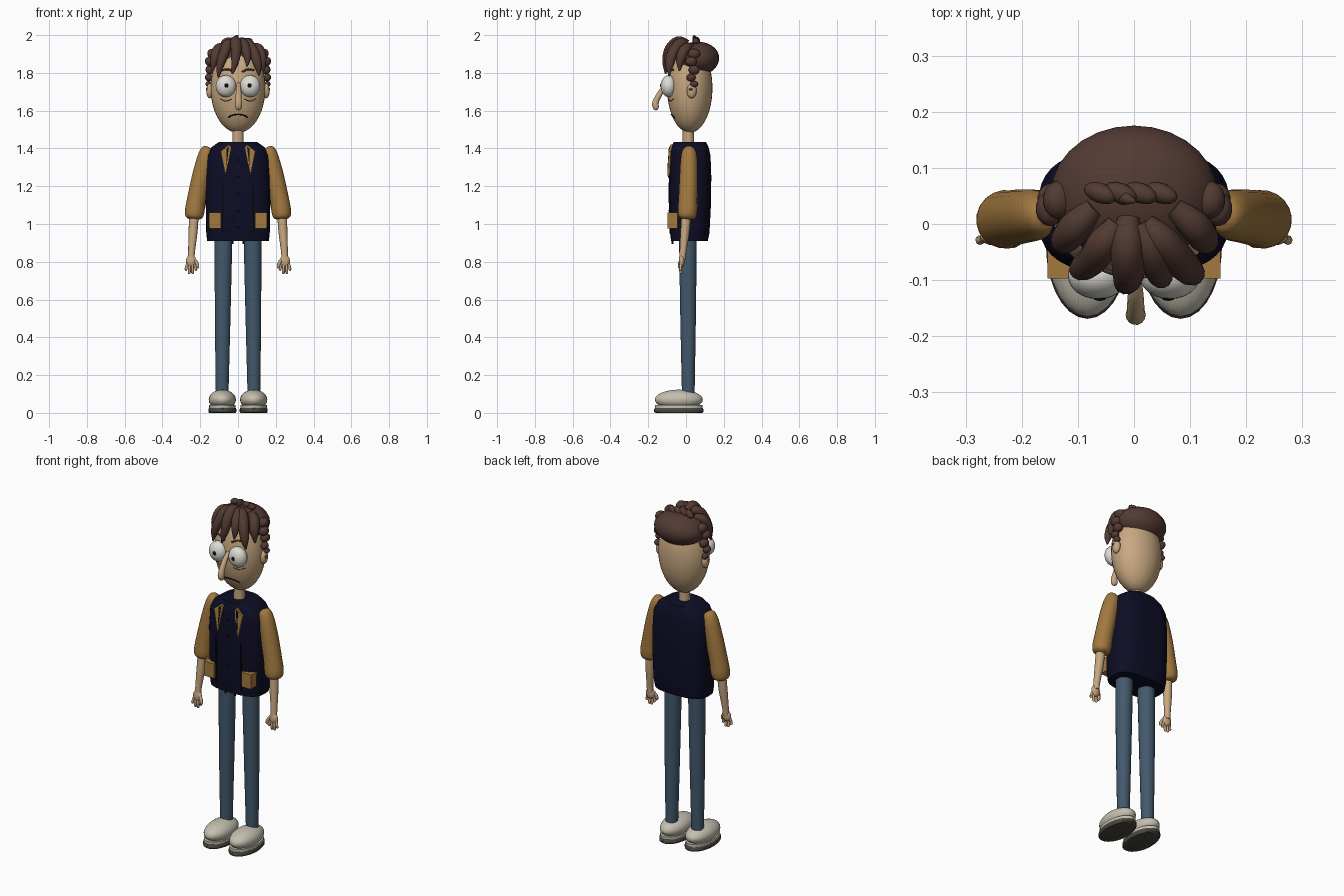
import bpy, bmesh, math
from mathutils import Vector, Matrix

if "Cube" in bpy.data.objects:
    bpy.data.objects.remove(bpy.data.objects["Cube"])


def material(name, rgb):
    m = bpy.data.materials.new(name)
    m.diffuse_color = (*rgb, 1)
    m.use_nodes = True
    m.node_tree.nodes["Principled BSDF"].inputs["Base Color"].default_value = m.diffuse_color
    return m


SKIN = material("skin", (.58, .39, .22))
HAIR = material("brown_hair", (.085, .042, .033))
OCHRE = material("ochre_cloth", (.36, .19, .05))
NAVY = material("navy_cloth", (.004, .004, .019))
DENIM = material("denim", (.055, .1, .15))
WHITE = material("eye_white", (.72, .71, .66))
SHOE = material("pale_shoe", (.55, .52, .43))
SOLE = material("grey_sole", (.07, .066, .05))
BLACK = material("black", (.004, .004, .005))


def finish(name, bm, mat, angle=45):
    bmesh.ops.recalc_face_normals(bm, faces=bm.faces)
    me = bpy.data.meshes.new(name)
    bm.to_mesh(me)
    bm.free()
    me.materials.append(mat)
    ob = bpy.data.objects.new(name, me)
    bpy.context.collection.objects.link(ob)
    bpy.ops.object.select_all(action='DESELECT')
    ob.select_set(True)
    bpy.context.view_layer.objects.active = ob
    bpy.ops.object.shade_smooth_by_angle(angle=math.radians(angle))
    return ob


def ellipsoid(name, c, r, mat, seg=24, rot=None):
    bm = bmesh.new()
    m = Matrix.Translation(c) @ (rot or Matrix()) @ Matrix.Diagonal((*r, 1))
    bmesh.ops.create_uvsphere(bm, u_segments=seg, v_segments=seg * 2 // 3, radius=1, matrix=m)
    return finish(name, bm, mat, 60)


def loft(name, rings, mat, angle=45):
    """Skin a list of point rings and cap both ends."""
    bm = bmesh.new()
    vs = [[bm.verts.new(p) for p in ring] for ring in rings]
    n = len(vs[0])
    for a, b in zip(vs, vs[1:]):
        for i in range(n):
            bm.faces.new((a[i], a[(i + 1) % n], b[(i + 1) % n], b[i]))
    bm.faces.new(vs[0])
    bm.faces.new(vs[-1])
    return finish(name, bm, mat, angle)


def tube(name, pts, mat, sides=14, steps=4):
    """Round tube through (x, y, z, radius) points, smoothed."""
    P = [Vector(p) for p in pts]
    P = [2 * P[0] - P[1]] + P + [2 * P[-1] - P[-2]]
    path = []
    for i in range(1, len(P) - 2):
        a, b, c, d = P[i - 1:i + 3]
        for k in range(steps):
            t = k / steps
            path.append(.5 * (2 * b + (c - a) * t + (2 * a - 5 * b + 4 * c - d) * t * t
                              + (3 * b - a - 3 * c + d) * t ** 3))
    path.append(P[-2])
    rings, u = [], None
    for i, p in enumerate(path):
        d = (path[min(i + 1, len(path) - 1)] - path[max(i - 1, 0)]).to_3d().normalized()
        u = d.orthogonal() if u is None else u - d * u.dot(d)
        u.normalize()
        v = d.cross(u)
        r = max(p.w, .001)
        rings.append([p.to_3d() + r * (math.cos(t) * u + math.sin(t) * v)
                      for t in (math.tau * k / sides for k in range(sides))])
    return loft(name, rings, mat, 70)


def side_x(pts, s):
    return [(p[0] * s, *p[1:]) for p in pts]


# Torso: rounded-box rings (z, half width, half depth, y centre)
TORSO = [(.91, .163, .097, .018), (.95, .168, .104, .02), (1.1, .171, .11, .022),
         (1.25, .171, .112, .022), (1.36, .165, .108, .022), (1.405, .142, .1, .02),
         (1.435, .1, .085, .02)]


def power(c, e):
    return math.copysign(abs(c) ** e, c)


def torso_front(z):
    for a, b in zip(TORSO, TORSO[1:]):
        if a[0] <= z <= b[0]:
            t = (z - a[0]) / (b[0] - a[0])
            return a[3] - a[2] + t * (b[3] - b[2] - a[3] + a[2])
    return TORSO[0][3] - TORSO[0][2]


loft("vest", [[(hx * power(math.cos(t), .7), yc + hy * power(math.sin(t), .7), z)
               for t in (math.tau * k / 40 for k in range(40))]
              for z, hx, hy, yc in TORSO], NAVY, 50)


def plate(name, xz, mat, lift=.006, thick=.009):
    """Thin plate lying on the front of the vest."""
    return loft(name, [[(x, torso_front(z) - lift + d, z) for x, z in xz] for d in (0, thick)], mat, 30)


# Head
HC, HR = Vector((0, .02, 1.72)), Vector((.145, .12, .237))
ellipsoid("head", HC, HR, SKIN, 32)
tube("neck", [(0, .012, 1.41, .031), (0, .012, 1.47, .03), (0, .012, 1.53, .03)], SKIN)


def face_y(x, z):
    return HC.y - HR.y * math.sqrt(1 - (x / HR.x) ** 2 - ((z - HC.z) / HR.z) ** 2)


def face_line(name, xz, r, mat):
    tube(name, [(x, face_y(x, z) - .001, z, r) for x, z in xz], mat, 8, 3)


tube("nose", [(.003, -.09, 1.745, .009), (.003, -.125, 1.71, .014), (.003, -.155, 1.66, .016),
              (.003, -.162, 1.63, .018), (.003, -.155, 1.612, .015), (.003, -.15, 1.606, .003)], SKIN)
face_line("mouth", [(-.05, 1.563), (-.035, 1.574), (0, 1.58), (.035, 1.574), (.05, 1.563)], .0035, BLACK)

for s, n in ((-1, "left"), (1, "right")):
    # Face parts
    ellipsoid(n + "_eye", (s * .064, -.092, 1.73), (.054, .042, .058), WHITE)
    ellipsoid(n + "_pupil", (s * .061, -.133, 1.733), (.011, .004, .011), BLACK, 12)
    face_line(n + "_brow", side_x([(.022, 1.805), (.05, 1.818), (.085, 1.815)], s), .005, HAIR)
    face_line(n + "_eye_bag", side_x([(.035, 1.66), (.065, 1.65), (.095, 1.662)], s), .002, HAIR)
    ellipsoid(n + "_ear", (s * .148, .03, 1.705), (.02, .026, .04), SKIN, 16)

    # Side curls
    for i, (x, z, r) in enumerate([(.135, 1.9, .034), (.15, 1.86, .031), (.148, 1.815, .03),
                                   (.155, 1.775, .025), (.155, 1.74, .021), (.158, 1.712, .015)]):
        ellipsoid(f"{n}_curl_{i}", (s * x, .035 + .008 * (-1) ** i, z), (r * .8, r, r * .85), HAIR, 14,
                  Matrix.Rotation(.6 * s, 4, 'Y'))

    # Sleeve, forearm and hand
    tube(n + "_sleeve", side_x([(.158, .016, 1.408, .012), (.163, .016, 1.395, .032), (.172, .016, 1.35, .044),
                                (.196, .014, 1.25, .048), (.22, .01, 1.13, .05), (.229, .008, 1.07, .052),
                                (.233, .005, 1.035, .044), (.234, .004, 1.022, .015)], s), OCHRE, 20)
    tube(n + "_forearm", side_x([(.232, .002, 1.06, .025), (.238, -.005, .96, .024),
                                 (.246, -.016, .85, .018), (.247, -.02, .81, .018)], s), SKIN)
    ellipsoid(n + "_palm", (s * .248, -.023, .803), (.027, .015, .034), SKIN, 16)
    for i in range(4):
        x = .231 + .012 * i
        e = x + (i - 1.5) * .005
        low = (.752, .735, .735, .752)[i]
        tube(f"{n}_finger_{i}", side_x([(x, -.024, .795, .007), (e, -.03, .765, .0075),
                                        (e, -.026, low + .006, .007), (e, -.024, low, .002)], s), SKIN, 8, 3)
    tube(n + "_thumb", side_x([(.232, -.025, .815, .008), (.217, -.033, .79, .009),
                               (.213, -.035, .77, .007), (.213, -.035, .765, .002)], s), SKIN, 8, 3)

    # Trouser leg
    tube(n + "_leg", side_x([(.076, .01, .97, .047), (.077, .01, .9, .047), (.081, .011, .52, .042),
                             (.084, .012, .1, .034)], s), DENIM, 20)

    # Shoe and sole
    ellipsoid(n + "_shoe", (s * .083, -.038, .07), (.072, .127, .053), SHOE)
    loft(n + "_sole", [[(s * .083 + .074 * k * math.cos(t), -.038 + .131 * k * math.sin(t), z)
                        for t in (math.tau * i / 28 for i in range(28))]
                       for z, k in ((0, .94), (.006, 1), (.02, 1), (.027, .95))], SOLE, 40)
    loft(n + "_shoe_rand", [[(s * .083 + .07 * math.cos(t), -.038 + .125 * math.sin(t), z)
                             for t in (math.tau * i / 28 for i in range(28))] for z in (.024, .042)], SHOE, 40)

    # Vest details
    plate(n + "_lapel", side_x([(.092, 1.385), (.05, 1.42), (.036, 1.41), (.066, 1.255)], s), OCHRE, .009, .012)
    plate(n + "_lapel_fold", side_x([(.062, 1.4), (.048, 1.41), (.062, 1.29)], s), BLACK, .0105, .004)
    plate(n + "_vest_opening", side_x([(.078, .95), (.086, .95), (.083, 1.22), (.078, 1.22)], s), BLACK, .004, .006)
    loft(n + "_pocket", [[(s * x, y, z) for x, z in ((.09, .975), (.152, .975), (.154, 1.06), (.09, 1.06))]
                         for y in (-.097, -.045)], OCHRE, 30)
    tube(n + "_cord", side_x([(.03, -.072, .93, .006), (.03, -.072, .895, .005)], s), NAVY, 8, 2)

# Buttons down the vest
for i in range(5):
    z = .98 + .09 * i
    ellipsoid(f"button_{i}", (0, torso_front(z) - .001, z), (.006, .004, .006), BLACK, 10)

# Hair: cap, front locks and top twist
ellipsoid("hair_cap", (0, .054, 1.873), (.148, .122, .092), HAIR, 28, Matrix.Rotation(.1, 4, 'X'))
LOCKS = [[(.02, .0, 1.955, .02), (.05, -.03, 1.955, .029), (.085, -.07, 1.905, .029),
          (.105, -.088, 1.84, .022), (.112, -.088, 1.785, .004)],
         [(-.01, .01, 1.955, .02), (-.012, -.04, 1.965, .03), (-.01, -.085, 1.925, .029),
          (-.015, -.105, 1.86, .021), (-.03, -.108, 1.795, .004)],
         [(-.03, .0, 1.955, .02), (-.055, -.035, 1.95, .028), (-.075, -.065, 1.9, .027),
          (-.095, -.08, 1.84, .021), (-.105, -.082, 1.775, .004)],
         [(.01, .0, 1.96, .018), (.03, -.045, 1.955, .026), (.045, -.085, 1.91, .025),
          (.05, -.1, 1.865, .015), (.048, -.105, 1.835, .003)],
         [(-.07, .03, 1.94, .02), (-.105, -.005, 1.925, .028), (-.125, -.03, 1.87, .024),
          (-.135, -.035, 1.81, .004)],
         [(.07, .03, 1.94, .02), (.11, -.005, 1.925, .028), (.128, -.03, 1.87, .024),
          (.137, -.035, 1.81, .004)]]
for i, pts in enumerate(LOCKS):
    tube(f"front_lock_{i}", pts, HAIR, 12)
for i in range(4):
    ellipsoid(f"top_twist_{i}", (-.06 + .036 * i, .055, 1.972 - .004 * abs(i - 1)), (.032, .018, .018), HAIR, 14,
              Matrix.Rotation(-.35, 4, 'Z') @ Matrix.Rotation(-.35, 4, 'Y'))
tube("top_tuft", [(-.02, .05, 1.965, .016), (-.012, .045, 1.988, .011), (.002, .04, 1.997, .003)], HAIR, 10)
